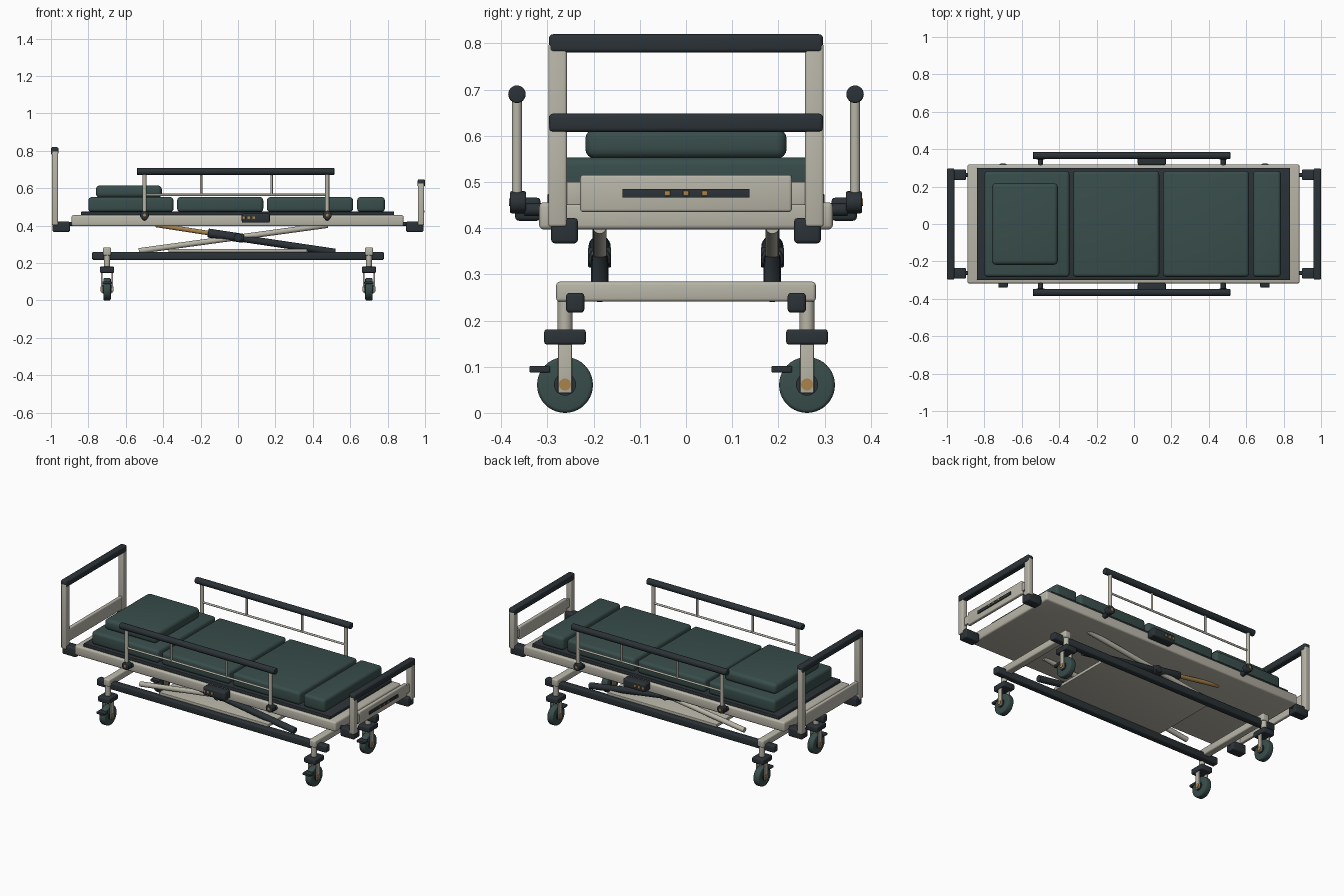
import bpy, bmesh, math
from mathutils import Vector, Matrix

if "Cube" in bpy.data.objects:
    bpy.data.objects.remove(bpy.data.objects["Cube"])


def material(name, rgb):
    m = bpy.data.materials.new(name)
    m.diffuse_color = (*rgb, 1)
    m.use_nodes = True
    m.node_tree.nodes["Principled BSDF"].inputs["Base Color"].default_value = m.diffuse_color
    return m


LIGHT = material("warm_grey", (0.48, 0.46, 0.39))
DARK = material("charcoal", (0.024, 0.032, 0.038))
TEAL = material("deep_teal", (0.04, 0.075, 0.07))
AMBER = material("amber", (0.40, 0.23, 0.07))


def finish(name, bm, mat, bevel, segs):
    if bevel:
        edges = [e for e in bm.edges if e.calc_face_angle(0) > math.radians(40)]
        bmesh.ops.bevel(bm, geom=edges, offset=bevel, segments=segs,
                        profile=0.5, affect='EDGES', clamp_overlap=True)
    me = bpy.data.meshes.new(name)
    bm.to_mesh(me)
    bm.free()
    me.shade_smooth()
    me.set_sharp_from_angle(angle=math.radians(35))
    me.materials.append(mat)
    ob = bpy.data.objects.new(name, me)
    bpy.context.collection.objects.link(ob)
    return ob


def box(name, x, y, z, mat, bevel=0.006, segs=3):
    """Bevelled box from (min, max) ranges."""
    bm = bmesh.new()
    bmesh.ops.create_cube(bm, size=1)
    for v in bm.verts:
        v.co = [sum(r) / 2 + c * abs(r[1] - r[0]) for c, r in zip(v.co, (x, y, z))]
    return finish(name, bm, mat, bevel, segs)


def rod(name, a, b, r, mat, bevel=0.0, sides=24):
    """Cylinder running from point a to point b."""
    a, b = Vector(a), Vector(b)
    bm = bmesh.new()
    rot = (b - a).to_track_quat('Z', 'Y').to_matrix().to_4x4()
    bmesh.ops.create_cone(bm, cap_ends=True, segments=sides, radius1=r, radius2=r,
                          depth=(b - a).length,
                          matrix=Matrix.Translation((a + b) / 2) @ rot)
    return finish(name, bm, mat, bevel, 3)


def span(s, a, b):
    return tuple(sorted((s * a, s * b)))


# Bed frame and deck
box("bed_frame", (-0.89, 0.885), (-0.318, 0.318), (0.397, 0.456), LIGHT, 0.01)
box("mattress_deck", (-0.84, 0.835), (-0.3, 0.3), (0.45, 0.475), DARK, 0.004)

# Mattress sections and pillow
for i, xs in enumerate([(-0.80, -0.345), (-0.325, 0.135), (0.155, 0.615), (0.637, 0.785)]):
    box(f"mattress_section_{i + 1}", xs, (-0.283, 0.283), (0.473, 0.553), TEAL, 0.018, 4)
box("pillow", (-0.76, -0.407), (-0.218, 0.218), (0.55, 0.615), TEAL, 0.022, 4)

# Head and foot boards
for end, s, top in (("head", -1, 0.80), ("foot", 1, 0.628)):
    for t in (-1, 1):
        box(f"{end}_post", span(s, 0.962, 0.995), span(t, 0.258, 0.298), (0.403, top), LIGHT)
        box(f"{end}_corner_bracket", span(s, 0.898, 0.992), span(t, 0.234, 0.292),
            (0.367, 0.422), DARK, 0.008)
        rod(f"{end}_bracket_pin", (s * 0.87, t * 0.263, 0.408), (s * 0.91, t * 0.263, 0.408),
            0.011, DARK)
    box(f"{end}_top_rail", span(s, 0.96, 1.0), (-0.297, 0.297), (top - 0.02, top + 0.02),
        DARK, 0.009)
    box(f"{end}_panel", span(s, 0.967, 0.988), (-0.262, 0.262) if s < 0 else (-0.229, 0.229),
        (0.435, 0.515), LIGHT)
for t in (-1, 1):
    box("foot_panel_tab", (0.971, 0.984), span(t, 0.22, 0.265), (0.45, 0.5), LIGHT, 0.002)
box("foot_control_strip", (0.985, 0.993), (-0.138, 0.138), (0.466, 0.485), DARK, 0.001)
for y in (-0.04, 0, 0.04):
    box("foot_button", (0.99, 0.996), (y - 0.006, y + 0.006), (0.47, 0.481), AMBER, 0.001)

# Side guards, pivots and hand controls
for t in (-1, 1):
    y = t * 0.366
    rod("guard_top_rail", (-0.54, y, 0.69), (0.515, y, 0.69), 0.019, DARK, 0.004)
    rod("guard_lower_bar", (-0.5, y, 0.565), (0.477, y, 0.565), 0.006, LIGHT)
    for x in (-0.5, 0.477):
        rod("guard_post", (x, y, 0.455), (x, y, 0.685), 0.011, LIGHT)
        rod("guard_pivot", (x, t * 0.346, 0.456), (x, t * 0.381, 0.456), 0.024, DARK, 0.004)
        rod("guard_pivot_shaft", (x, t * 0.31, 0.44), (x, t * 0.35, 0.44), 0.014, DARK)
        rod("guard_pivot_cap", (x, t * 0.378, 0.456), (x, t * 0.383, 0.456), 0.008, AMBER)
    for x in (-0.197, 0.18):
        rod("guard_spindle", (x, y, 0.565), (x, y, 0.685), 0.006, LIGHT)
    box("side_control", (0.02, 0.17), span(t, 0.315, 0.37), (0.416, 0.466), DARK, 0.008)
    for x in (0.032, 0.058, 0.084):
        box("side_button", (x - 0.007, x + 0.007), span(t, 0.366, 0.373), (0.435, 0.449),
            AMBER, 0.001)

# Base chassis
for t in (-1, 1):
    box("base_side_rail", (-0.78, 0.78), span(t, 0.22, 0.26), (0.217, 0.26), DARK, 0.008)
for x in (-0.7, 0.7):
    box("base_cross_beam", (x - 0.022, x + 0.022), (-0.281, 0.281), (0.241, 0.284), LIGHT, 0.007)
box("base_tray", (-0.372, 0.37), (-0.235, 0.235), (0.257, 0.276), LIGHT, 0.003)

# Lift linkage and actuators
for t in (-1, 1):
    y = t * 0.187
    rod("lift_arm", (-0.53, y, 0.265), (0.48, y, 0.403), 0.015, LIGHT)
    rod("lower_strut", (0.52, y, 0.258), (0.0, y, 0.335), 0.019, DARK, 0.003)
    rod("actuator_body", (-0.16, y, 0.361), (0.03, y, 0.332), 0.024, DARK, 0.005)
    rod("actuator_rod", (-0.44, y, 0.404), (-0.14, y, 0.358), 0.012, AMBER)
    rod("lift_pivot", (0.0, y - 0.025, 0.337), (0.0, y + 0.025, 0.337), 0.022, DARK, 0.003)

# Casters with forks, hubs and brake pedals
for x in (-0.7, 0.7):
    for y in (-0.262, 0.262):
        rod("caster_stem", (x, y, 0.16), (x, y, 0.25), 0.016, LIGHT)
        box("caster_plate", (x - 0.038, x + 0.038), (y - 0.045, y + 0.045), (0.148, 0.181),
            DARK, 0.006)
        rod("caster_wheel", (x - 0.02, y, 0.0605), (x + 0.02, y, 0.0605), 0.0605, TEAL, 0.008, 40)
        rod("caster_hub", (x - 0.024, y, 0.0615), (x + 0.024, y, 0.0615), 0.024, DARK)
        rod("caster_axle", (x - 0.035, y, 0.0615), (x + 0.035, y, 0.0615), 0.013, AMBER)
        for s in (-1, 1):
            box("caster_fork", (x + s * 0.028 - 0.004, x + s * 0.028 + 0.004),
                (y - 0.015, y + 0.015), (0.043, 0.155), LIGHT, 0.002)
        box("brake_pedal", (x - 0.025, x + 0.025), (y - 0.077, y - 0.032), (0.087, 0.102),
            DARK, 0.004)
